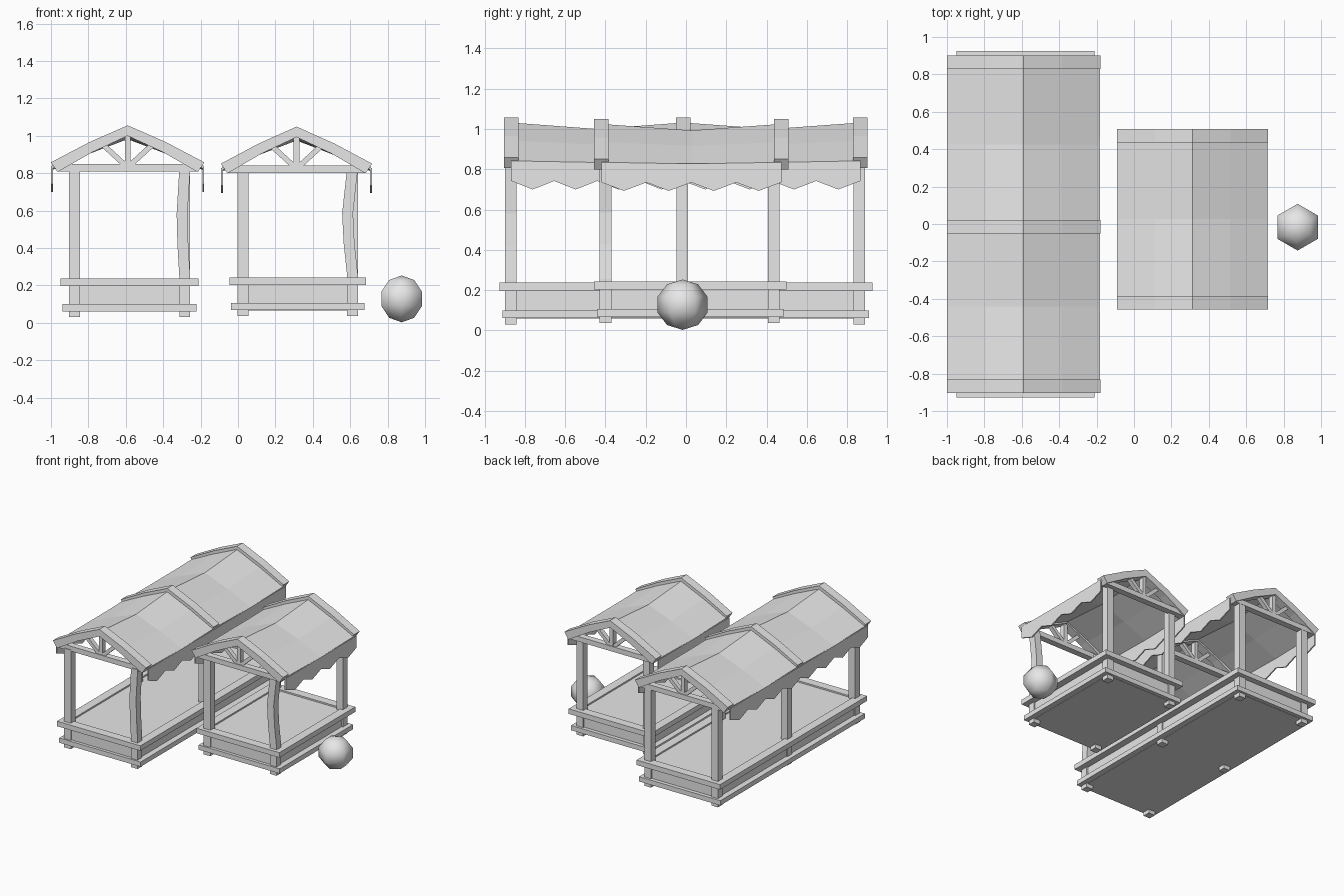
import bpy, bmesh, math
from mathutils import Vector

if "Cube" in bpy.data.objects:
    bpy.data.objects.remove(bpy.data.objects["Cube"])

grey = bpy.data.materials.new("plain grey")
grey.diffuse_color = (0.8, 0.8, 0.8, 1)
grey.use_nodes = True
grey.node_tree.nodes["Principled BSDF"].inputs["Base Color"].default_value = grey.diffuse_color


def finish(name, bm):
    bmesh.ops.recalc_face_normals(bm, faces=bm.faces)
    me = bpy.data.meshes.new(name)
    bm.to_mesh(me)
    bm.free()
    me.materials.append(grey)
    ob = bpy.data.objects.new(name, me)
    bpy.context.collection.objects.link(ob)
    return ob


def loft(name, rings):
    """Skin a closed solid through equal-sized rings of points."""
    bm = bmesh.new()
    vs = [[bm.verts.new(p) for p in r] for r in rings]
    n = len(rings[0])
    for a, b in zip(vs, vs[1:]):
        for i in range(n):
            j = (i + 1) % n
            bm.faces.new((a[i], a[j], b[j], b[i]))
    bm.faces.new(vs[0])
    bm.faces.new(vs[-1][::-1])
    return finish(name, bm)


def box(name, x0, x1, y0, y1, z0, z1):
    q = [(x0, y0), (x1, y0), (x1, y1), (x0, y1)]
    return loft(name, [[(x, y, z) for x, y in q] for z in (z0, z1)])


def strut(name, a, b, y, width, depth):
    """Flat bar in an xz plane from a to b."""
    a, b = Vector(a), Vector(b)
    d = (b - a).normalized() * width / 2
    n = Vector((-d.y, d.x))
    prof = [a + n, b + n, b - n, a - n]
    return loft(name, [[(p.x, y + s * depth / 2, p.y) for p in prof] for s in (-1, 1)])


def rim(name, x0, x1, y0, y1, z0, z1, w):
    """Rectangular frame of boards."""
    box(name + "_front", x0, x1, y0, y0 + w, z0, z1)
    box(name + "_back", x0, x1, y1 - w, y1, z0, z1)
    box(name + "_left", x0, x0 + w, y0 + w, y1 - w, z0, z1)
    box(name + "_right", x1 - w, x1, y0 + w, y1 - w, z0, z1)


def post(x, y, dz, bend):
    rings = []
    for z, s in ((0.03, 0), (0.25, 0), (0.42, 0.7), (0.58, 1), (0.7, 0.5), (0.82, 0)):
        c, h = x + bend * s, 0.029
        rings.append([(c - h, y - h, z + dz), (c + h, y - h, z + dz),
                      (c + h, y + h, z + dz), (c - h, y + h, z + dz)])
    loft("post", rings)


def truss(cx, y, hw, dz):
    # bowed rafter pair
    top = [(-hw, 0.858), (-hw / 2, 0.966), (0, 1.056), (hw / 2, 0.966), (hw, 0.858)]
    low = [(hw - 0.035, 0.806), (hw / 2 - 0.015, 0.912), (0, 1.0),
           (-hw / 2 + 0.015, 0.912), (-hw + 0.035, 0.806)]
    loft("rafters", [[(cx + x, y + s, z + dz) for x, z in top + low] for s in (-0.036, 0.036)])
    # tie beam and webs
    box("tie_beam", cx - hw + 0.04, cx + hw - 0.04, y - 0.025, y + 0.025, 0.808 + dz, 0.848 + dz)
    strut("king_post", (cx, 0.84 + dz), (cx, 1.02 + dz), y, 0.03, 0.04)
    for s in (-1, 1):
        strut("truss_brace", (cx + s * 0.015, 0.845 + dz), (cx + s * 0.135, 0.955 + dz), y, 0.028, 0.035)


def roof_section(cx, y, hw, ridge, eave):
    mid = (ridge + eave) / 2 + 0.006
    prof = [(-hw, eave), (-hw / 2, mid), (0, ridge), (hw / 2, mid), (hw, eave)]
    under = [(x, z - 0.018) for x, z in reversed(prof)]
    return [(cx + x, y, z) for x, z in prof + under]


def valance(x, y0, y1, dz):
    # scalloped edge: four teeth per bay
    n = 8
    top = [(y0 + (y1 - y0) * i / n, 0.835) for i in range(n + 1)]
    low = [(y, 0.70 if i % 2 else 0.742) for i, (y, z) in enumerate(top)]
    bm = bmesh.new()
    g = [[[bm.verts.new((x + s, y, z + dz)) for y, z in row] for row in (top, low)]
         for s in (-0.005, 0.005)]
    for i in range(n):
        for t, l in g:
            bm.faces.new((t[i], t[i + 1], l[i + 1], l[i]))
        for r in (0, 1):
            bm.faces.new((g[0][r][i], g[0][r][i + 1], g[1][r][i + 1], g[1][r][i]))
    for i in (0, n):
        bm.faces.new((g[0][0][i], g[0][1][i], g[1][1][i], g[1][0][i]))
    finish("valance", bm)


def stall(cx, hw, post_x, post_ys, frame_ys, dz, bend, roof_dz):
    y0, y1 = post_ys[0] - 0.03, post_ys[-1] + 0.03
    xl, xr = post_x[0] - 0.03, post_x[1] + 0.03
    # raised floor with two trim boards
    box("floor_base", xl + 0.012, xr - 0.012, y0 + 0.012, y1 - 0.012, 0.06 + dz, 0.225 + dz)
    rim("upper_rail", xl - 0.043, xr + 0.043, y0 - 0.027, y1 + 0.035, 0.197 + dz, 0.237 + dz, 0.07)
    rim("lower_rail", xl - 0.034, xr + 0.034, y0 - 0.012, y1 + 0.018, 0.062 + dz, 0.1 + dz, 0.055)
    for y in post_ys:
        for x in post_x:
            post(x, y, dz, bend if (x == post_x[1] and y == post_ys[0]) else 0)
    for y in frame_ys:
        truss(cx, y, hw, roof_dz)
    # sagging roof sheet, one dip per bay
    secs = [roof_section(cx, frame_ys[0], hw - 0.005, 1.032, 0.842)]
    for a, b in zip(frame_ys, frame_ys[1:]):
        secs.append(roof_section(cx, (a + b) / 2, hw - 0.005, 1.0, 0.834))
        secs.append(roof_section(cx, b, hw - 0.005, 1.032, 0.842))
        for s in (-1, 1):
            valance(cx + s * (hw - 0.006), a, b, roof_dz)
    roof = loft("roof", secs)
    roof.location.z = roof_dz


# long double-bay stall and short single-bay stall
stall(-0.59, 0.41, (-0.875, -0.285), (-0.87, -0.018, 0.86), (-0.868, -0.014, 0.866), 0, -0.014, 0)
stall(0.313, 0.404, (0.027, 0.612), (-0.4, 0.435), (-0.42, 0.473), 0.006, -0.026, -0.007)

# low-poly ball
bm = bmesh.new()
bmesh.ops.create_uvsphere(bm, u_segments=6, v_segments=5, radius=0.125)
for v in bm.verts:
    v.co.x *= 1.05
    v.co.y *= 1.05
for f in bm.faces:
    f.smooth = True
ball = finish("ball", bm)
ball.location = (0.875, -0.017, 0.128)
